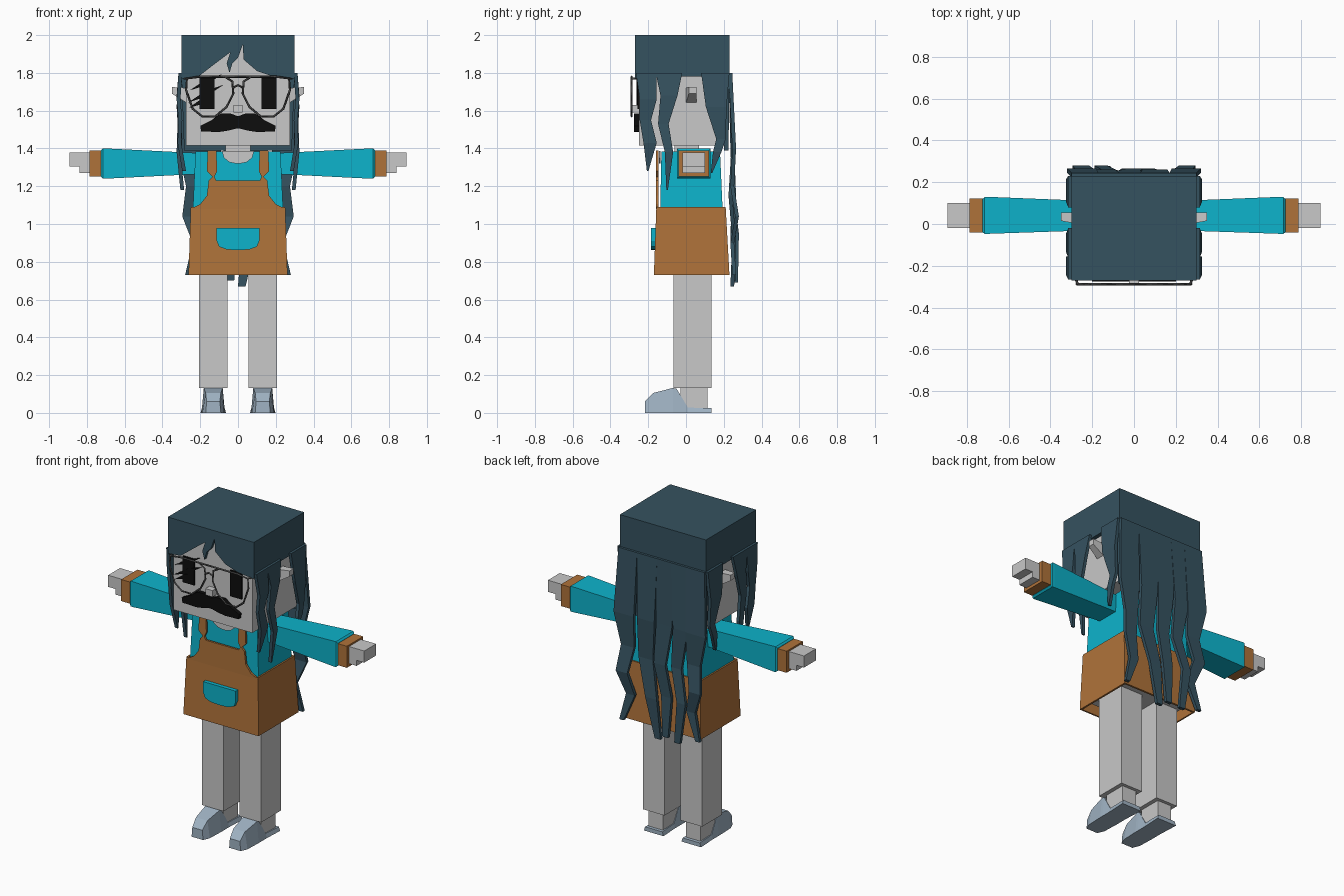
import bpy
import bmesh

cube = bpy.data.objects.get("Cube")
if cube:
    bpy.data.objects.remove(cube, do_unlink=True)


def material(name, red, green, blue):
    mat = bpy.data.materials.new(name)
    mat.use_nodes = True
    mat.diffuse_color = (red, green, blue, 1)
    shader = next(n for n in mat.node_tree.nodes if n.type == "BSDF_PRINCIPLED")
    shader.inputs["Base Color"].default_value = (red, green, blue, 1)
    return mat


HAIR = material("dark teal hair", .036, .084, .116)
SKIN = material("pale grey skin", .58, .58, .58)
SHIRT = material("cyan cloth", .004, .45, .6)
APRON = material("brown leather", .43, .17, .042)
SHOE = material("blue grey shoe", .35, .45, .55)
BLACK = material("black", .004, .004, .004)
FRAME = material("dark grey frame", .06, .06, .06)


def loft(name, rings, mat, caps=True):
    """Skin a stack of equal-length vertex rings."""
    bm = bmesh.new()
    loops = [[bm.verts.new(co) for co in ring] for ring in rings]
    for low, high in zip(loops, loops[1:]):
        for i in range(len(low)):
            j = (i + 1) % len(low)
            bm.faces.new((low[i], low[j], high[j], high[i]))
    if caps:
        bm.faces.new(loops[0])
        bm.faces.new(loops[-1])
    bmesh.ops.recalc_face_normals(bm, faces=bm.faces)
    mesh = bpy.data.meshes.new(name)
    bm.to_mesh(mesh)
    bm.free()
    mesh.materials.append(mat)
    obj = bpy.data.objects.new(name, mesh)
    bpy.context.collection.objects.link(obj)
    return obj


def level(x0, x1, y0, y1, z):
    """Horizontal rectangle."""
    return [(x0, y0, z), (x1, y0, z), (x1, y1, z), (x0, y1, z)]


def upright(x, y0, y1, z0, z1):
    """Rectangle facing sideways."""
    return [(x, y0, z0), (x, y1, z0), (x, y1, z1), (x, y0, z1)]


def box(name, x, y, z, mat):
    return loft(name, [level(*x, *y, height) for height in z], mat)


def plate(name, outline, y0, y1, mat):
    """Extrude a front outline in depth."""
    return loft(name, [[(x, y, z) for x, z in outline] for y in (y0, y1)], mat)


def mirrored(half):
    """Complete a right half outline across the centre."""
    return half + [(-x, z) for x, z in reversed(half) if x > 0]


def strand(name, path, place, thick=.02):
    """Wavy hair ribbon through (across, height, half width, lift) points."""
    rings = [[place(u + a * w, lift + d * thick, z)
              for a, d in ((-1, 0), (1, 0), (1, 1), (-1, 1))]
             for u, z, w, lift in path]
    return loft(name, rings, HAIR)


# Head, neck and nose
box("head", (-.275, .275), (-.25, .2), (1.415, 1.97), SKIN)
box("neck", (-.065, .065), (-.06, .07), (1.34, 1.43), SKIN)
box("nose", (-.025, .025), (-.29, -.24), (1.59, 1.63), SKIN)

# Hair cap, back sheet and fringe
box("hair_cap", (-.3, .3), (-.245, .23), (1.78, 2), HAIR)
loft("hair_back", [level(-.285, .285, .2, .225, 1.39),
                   level(-.3, .3, .2, .23, 1.8)], HAIR)
plate("fringe", [(-.3, 2), (-.3, 1.77), (-.21, 1.78), (-.12, 1.85),
                 (-.04, 1.91), (-.06, 1.85), (-.045, 1.8), (-.03, 1.85),
                 (0, 1.88), (.025, 1.95), (.03, 1.87), (.1, 1.81),
                 (.19, 1.78), (.3, 1.77), (.3, 2)], -.27, -.244, HAIR)

# Hanging strands beside the face
side_paths = {
    "front_lock": [(-.21, 1.8, .055, 0), (-.2, 1.66, .045, .01),
                   (-.215, 1.55, .03, 0), (-.19, 1.43, .035, .005),
                   (-.203, 1.28, .004, -.02)],
    "cheek_lock": [(-.09, 1.8, .07, 0), (-.09, 1.68, .045, .01),
                   (-.12, 1.53, .028, .005), (-.09, 1.38, .022, .01),
                   (-.1, 1.18, .004, -.01)],
    "rear_lock": [(.155, 1.8, .075, 0), (.16, 1.62, .055, .01),
                  (.185, 1.45, .025, 0), (.165, 1.38, .022, .005),
                  (.135, 1.27, .004, -.01)],
}
for s, side in ((1, "left"), (-1, "right")):
    for name, path in side_paths.items():
        strand(f"{side}_{name}", path,
               lambda u, d, z, s=s: (s * (.295 + d), u, z))

# Long strands down the back
outer = [(.235, 1.8, .065, 0), (.25, 1.4, .07, .02), (.23, 1.2, .045, .01),
         (.255, 1.04, .04, .035), (.21, .9, .03, .01), (.265, .73, .015, .02)]
middle = [(.1, 1.8, .07, 0), (.1, 1.4, .06, .015), (.11, 1.15, .05, 0),
          (.06, .92, .04, .02), (.02, .67, .02, .01)]
centre = [(-.03, 1.8, .07, 0), (-.025, 1.4, .055, .01), (0, 1.15, .04, .02),
          (-.04, .95, .035, .01), (-.04, .7, .02, .02)]
inner = [(-.13, 1.8, .06, 0), (-.14, 1.4, .05, .015), (-.11, 1.15, .035, .01),
         (-.16, .95, .03, .035), (-.13, .69, .02, .03)]
far = [(-u, z, w, lift) for u, z, w, lift in outer]
for i, path in enumerate((outer, middle, centre, inner, far)):
    strand(f"back_strand_{i}", path, lambda u, d, z: (u, .225 + d, z))

# Moustache
plate("moustache", mirrored([(0, 1.57), (.04, 1.585), (.09, 1.585), (.14, 1.55),
                             (.2, 1.52), (.195, 1.49), (.1, 1.487), (.05, 1.495),
                             (0, 1.51)][:-1] + [(.01, 1.505)]), -.275, -.245, BLACK)

# Eyes, ears and glasses
lens = [(.275, 1.71), (.27, 1.77), (.2, 1.78), (.07, 1.78), (.03, 1.755),
        (.025, 1.69), (.06, 1.62), (.12, 1.57), (.19, 1.57), (.24, 1.61)]


def wire(name, points, closed):
    curve = bpy.data.curves.new(name, "CURVE")
    curve.dimensions = "3D"
    curve.bevel_depth = .006
    curve.bevel_resolution = 0
    spline = curve.splines.new("POLY")
    spline.points.add(len(points) - 1)
    for point, co in zip(spline.points, points):
        point.co = (*co, 1)
    spline.use_cyclic_u = closed
    curve.materials.append(FRAME)
    obj = bpy.data.objects.new(name, curve)
    bpy.context.collection.objects.link(obj)


for s, side in ((1, "left"), (-1, "right")):
    eye = sorted((s * .125, s * .205))
    box(f"{side}_eye", eye, (-.258, -.249), (1.61, 1.775), BLACK)
    loft(f"{side}_ear", [upright(s * .27, 0, .055, 1.64, 1.72),
                         upright(s * .35, .015, .055, 1.69, 1.725)], SKIN)
    wire(f"{side}_lens_rim", [(s * x, -.288, z) for x, z in lens], True)
    wire(f"{side}_temple", [(s * .27, -.288, 1.77), (s * .285, -.24, 1.77)], False)
wire("glasses_bridge", [(-.03, -.288, 1.72), (0, -.288, 1.735),
                        (.03, -.288, 1.72)], False)
wire("glasses_brow_bar", [(-.07, -.288, 1.78), (.07, -.288, 1.78)], False)

# Slanting scratches across the right eye
for i, (x, z, run) in enumerate(((-.17, 1.75, .085), (-.17, 1.69, .095),
                                 (-.19, 1.65, .07))):
    plate(f"eye_scratch_{i}", [(x - run, z - run / 2), (x, z - .015),
                               (x + run, z + run / 2), (x, z + .015)],
          -.262, -.254, BLACK)

# Torso, collar and apron
box("hips", (-.225, .225), (-.13, .185), (.77, 1.1), SKIN)
loft("shirt", [level(-.24, .24, -.137, .195, 1.05),
               level(-.225, .225, -.13, .18, 1.385)], SHIRT)
plate("collar_skin", mirrored([(.085, 1.387), (.075, 1.35), (.045, 1.327),
                               (.01, 1.32)]), -.142, -.134, SKIN)
skirt = loft("apron_skirt", [level(-.262, .262, -.17, .23, .73),
                             level(-.25, .25, -.157, .21, 1.09)], APRON, caps=False)
shell = skirt.modifiers.new("thickness", "SOLIDIFY")
shell.thickness = .015
shell.offset = -1
plate("apron_bib", mirrored([(.25, 1.08), (.2, 1.105), (.165, 1.15), (.155, 1.23),
                             (.135, 1.25), (.165, 1.28), (.16, 1.39),
                             (.115, 1.39), (.11, 1.28), (.125, 1.25),
                             (.115, 1.23)]), -.158, -.145, APRON)
plate("apron_pocket", mirrored([(.113, .98), (.113, .91), (.1, .88), (.06, .865),
                                (.01, .862)]), -.185, -.155, SHIRT)

# Arms, legs and shoes
shoe_sections = [(-.218, .04, .035, .06), (-.175, .058, .04, .105),
                 (-.07, .062, .05, .132), (-.05, .062, .05, .128),
                 (.01, .062, .055, .028), (.135, .068, .06, .025)]
for s, side in ((1, "left"), (-1, "right")):
    loft(f"{side}_sleeve", [upright(s * .2, -.03, .11, 1.265, 1.375),
                            upright(s * .7, -.047, .13, 1.24, 1.4),
                            upright(s * .715, -.047, .13, 1.24, 1.4),
                            upright(s * .725, -.04, .12, 1.25, 1.39)], SHIRT)
    loft(f"{side}_cuff", [upright(s * x, -.04, .122, 1.252, 1.388)
                          for x in (.72, .787)], APRON)
    loft(f"{side}_hand", [upright(s * x, -.018, .1, 1.305, 1.378)
                          for x in (.78, .893)], SKIN)
    loft(f"{side}_thumb", [upright(s * x, -.018, .1, 1.27, 1.306)
                           for x in (.78, .84)], SKIN)
    mid = s * .131
    box(f"{side}_leg", (mid - .076, mid + .076), (-.065, .135), (.132, .8), SKIN)
    box(f"{side}_ankle", (mid - .05, mid + .05), (-.03, .115), (.02, .14), SKIN)
    loft(f"{side}_shoe", [[(mid - low, y, 0), (mid + low, y, 0),
                           (mid + high, y, top), (mid - high, y, top)]
                          for y, low, high, top in shoe_sections], SHOE)
